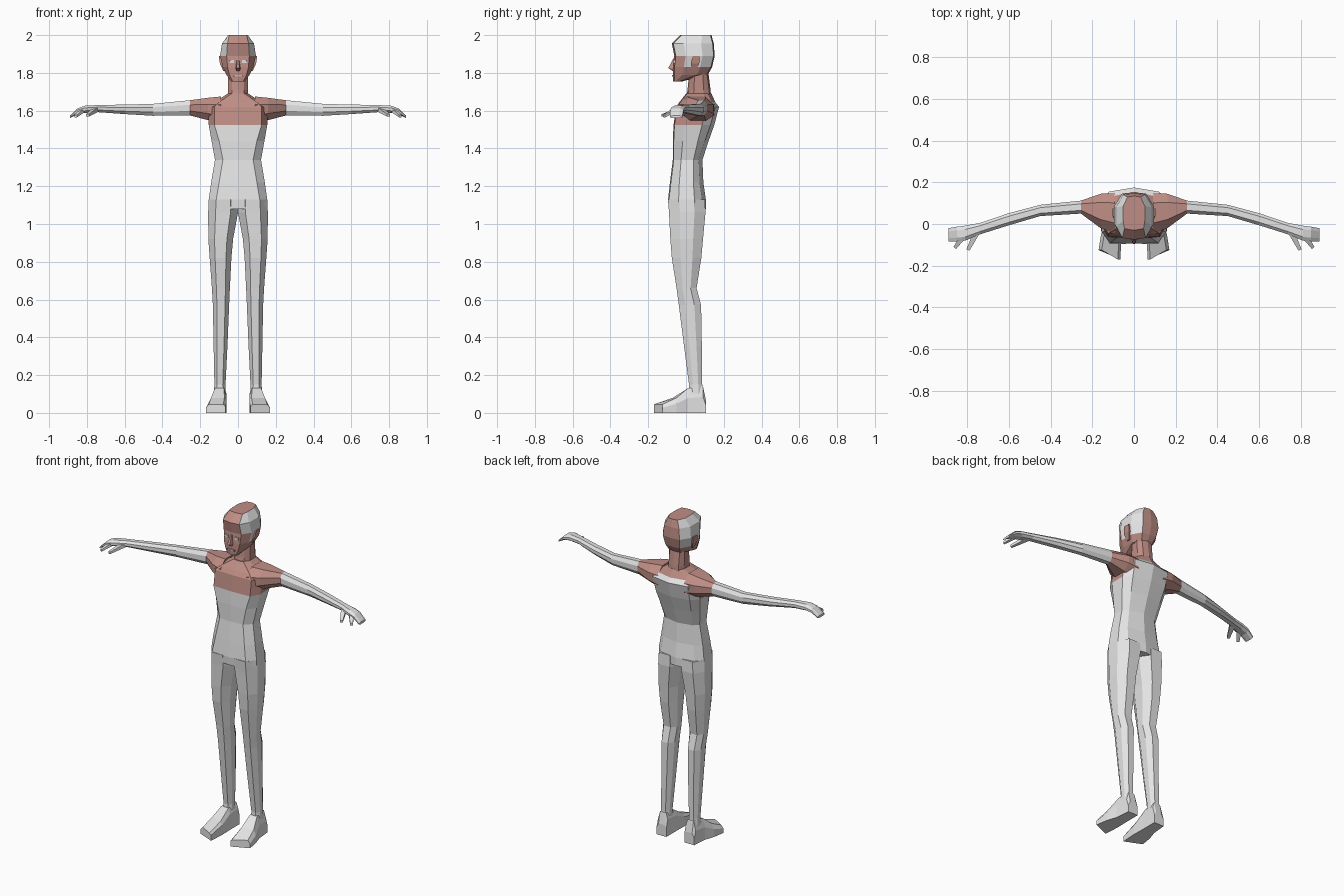
import bpy
import bmesh
from mathutils import Vector

cube = bpy.data.objects.get("Cube")
if cube:
    bpy.data.objects.remove(cube)


def material(name, rgb):
    m = bpy.data.materials.new(name)
    m.use_nodes = True
    colour = (*rgb, 1)
    m.diffuse_color = colour
    m.node_tree.nodes["Principled BSDF"].inputs["Base Color"].default_value = colour
    return m


GREY = material("pale grey", (0.78, 0.78, 0.78))
SKIN = material("dusty red brown", (0.52, 0.27, 0.235))
WHITE = material("eye white", (0.8, 0.74, 0.74))
LIP = material("pale lip", (0.6, 0.45, 0.42))


def loft(name, rings, mats, rule=None, mirror=False):
    """Skin closed rings of points; rule(ring, column) gives the material slot."""
    bm = bmesh.new()
    vs = [[bm.verts.new(p) for p in ring] for ring in rings]
    n = len(rings[0])
    for r in range(len(vs) - 1):
        for k in range(n):
            j = (k + 1) % n
            f = bm.faces.new((vs[r][k], vs[r][j], vs[r + 1][j], vs[r + 1][k]))
            f.material_index = rule(r, min(k, n - 1 - k)) if rule else 0
    bm.faces.new(vs[0][::-1]).material_index = rule(0, 0) if rule else 0
    bm.faces.new(vs[-1]).material_index = rule(len(vs) - 2, 0) if rule else 0
    bmesh.ops.recalc_face_normals(bm, faces=bm.faces[:])
    mesh = bpy.data.meshes.new(name)
    bm.to_mesh(mesh)
    bm.free()
    for m in mats:
        mesh.materials.append(m)
    ob = bpy.data.objects.new(name, mesh)
    bpy.context.collection.objects.link(ob)
    if mirror:
        ob.modifiers.new("Mirror", "MIRROR")
    return ob


def body_ring(z, xf, xs, yf, yb, back=0.75, front_step=0.005, back_step=0.02):
    """Ten-point symmetric section: columns run front, corner, side, corner, back."""
    d = yb - yf
    xb = xs * back
    half = [(0, yf), (xf, yf + front_step), (xs, yf + 0.28 * d),
            (xs, yf + 0.7 * d), (xb, yb - back_step), (0, yb)]
    pts = half + [(-x, y) for x, y in half[-2:0:-1]]
    return [(x, y, z) for x, y in pts]


def octagon(a0, a1, b0, b1, ca=0.25, cb=0.3):
    """Rectangle with chamfered corners."""
    u, v = (a1 - a0) * ca, (b1 - b0) * cb
    return [(a0 + u, b0), (a1 - u, b0), (a1, b0 + v), (a1, b1 - v),
            (a1 - u, b1), (a0 + u, b1), (a0, b1 - v), (a0, b0 + v)]


def box(name, x0, x1, y0, y1, z0, z1, mat, mirror=False):
    rings = [[(x0, y0, z), (x1, y0, z), (x1, y1, z), (x0, y1, z)] for z in (z0, z1)]
    return loft(name, rings, [mat], mirror=mirror)


# Torso: coloured yoke over the chest, plain back
torso = [
    (1.08, 0.12, 0.155, -0.092, 0.105),
    (1.13, 0.115, 0.155, -0.095, 0.105),
    (1.22, 0.1, 0.142, -0.085, 0.092),
    (1.34, 0.08, 0.122, -0.07, 0.087),
    (1.44, 0.1, 0.14, -0.07, 0.12),
    (1.525, 0.125, 0.155, -0.066, 0.15),
    (1.62, 0.125, 0.16, -0.052, 0.175),
    (1.645, 0.1, 0.125, -0.035, 0.155),
    (1.69, 0.035, 0.055, 0.0, 0.135),
]
loft("torso", [body_ring(*t) for t in torso], [GREY, SKIN],
     lambda r, c: int(r >= 7 or (r >= 5 and c < 3)))

# Neck
loft("neck", [body_ring(z, 0.032, 0.053, y0, y1, 0.65, 0.008, 0.008)
              for z, y0, y1 in [(1.64, -0.005, 0.135), (1.71, 0.008, 0.13), (1.83, 0.02, 0.115)]],
     [SKIN])

# Head: pale patches on the upper sides, coloured strip from face over the crown
head = [
    (1.755, 0.028, 0.036, -0.07, -0.02),
    (1.79, 0.045, 0.062, -0.07, 0.115),
    (1.83, 0.055, 0.081, -0.069, 0.138),
    (1.89, 0.06, 0.095, -0.062, 0.152),
    (1.955, 0.056, 0.085, -0.075, 0.147),
    (2.0, 0.046, 0.052, -0.03, 0.135),
]
loft("head", [body_ring(*h, 0.6, 0.008, 0.006) for h in head], [SKIN, GREY],
     lambda r, c: int((r >= 2 and c in (2, 3)) or (r >= 3 and c == 1)))

# Face details
nose = [(1.875, 0.008, -0.068), (1.825, 0.016, -0.094), (1.81, 0.014, -0.072)]
loft("nose", [[(-w, -0.05, z), (-w * 0.5, y, z), (w * 0.5, y, z), (w, -0.05, z)]
              for z, w, y in nose], [SKIN])
box("eye", 0.022, 0.048, -0.067, -0.058, 1.853, 1.868, WHITE, True)
box("mouth", -0.025, 0.025, -0.074, -0.065, 1.78, 1.79, LIP)
loft("ear", [[(0.06, y0, z), (x, y0, z), (x, y1, z), (0.06, y1, z)]
             for z, x, y0, y1 in [(1.81, 0.078, 0.03, 0.05), (1.85, 0.096, 0.025, 0.07),
                                  (1.89, 0.102, 0.035, 0.075)]], [SKIN], mirror=True)

# Arms, coloured down to the sleeve line, ending in a flat palm
arm = [
    (0.09, -0.045, 0.15, 1.53, 1.675),
    (0.16, -0.02, 0.145, 1.55, 1.668),
    (0.255, 0.05, 0.112, 1.575, 1.655),
    (0.45, 0.038, 0.092, 1.573, 1.636),
    (0.6, -0.006, 0.052, 1.582, 1.632),
    (0.74, -0.05, 0.005, 1.592, 1.63),
    (0.81, -0.08, -0.008, 1.588, 1.626),
    (0.85, -0.083, -0.013, 1.582, 1.612),
    (0.89, -0.085, -0.02, 1.56, 1.574),
]
loft("arm", [[(x, y, z) for y, z in octagon(*s)] for x, *s in arm],
     [GREY, SKIN], lambda r, c: int(r < 2), mirror=True)


def finger(name, start, end, r0, r1):
    p, q = Vector(start), Vector(end)
    side = (q - p).cross(Vector((0, 0, 1))).normalized()
    up = Vector((0, 0, 0.8))
    rings = [[c + side * r + up * r, c - side * r + up * r,
              c - side * r - up * r, c + side * r - up * r] for c, r in ((p, r0), (q, r1))]
    loft(name, rings, [GREY], mirror=True)


finger("thumb", (0.75, -0.03, 1.608), (0.797, -0.125, 1.575), 0.016, 0.008)
finger("forefinger", (0.82, -0.06, 1.605), (0.86, -0.115, 1.57), 0.014, 0.008)

# Legs
leg = [
    (1.13, 0.0, 0.155, -0.095, 0.1),
    (1.06, 0.0, 0.158, -0.09, 0.103),
    (0.92, 0.026, 0.157, -0.083, 0.09),
    (0.82, 0.035, 0.15, -0.075, 0.081),
    (0.66, 0.043, 0.138, -0.05, 0.056),
    (0.57, 0.047, 0.133, -0.038, 0.08),
    (0.35, 0.056, 0.129, -0.01, 0.084),
    (0.15, 0.066, 0.125, 0.016, 0.086),
    (0.06, 0.064, 0.13, 0.01, 0.095),
]
loft("leg", [[(x, y, z) for x, y in octagon(*s)] for z, *s in leg], [GREY], mirror=True)

# Feet, splayed slightly outward towards the toes
foot = [
    (0.105, 0.105, 0.062, 0.13, 0.07),
    (0.09, 0.09, 0.062, 0.13, 0.14),
    (0.01, 0.01, 0.062, 0.138, 0.13),
    (-0.07, -0.05, 0.06, 0.158, 0.08),
    (-0.17, -0.125, 0.066, 0.17, 0.045),
]
loft("foot", [[(xi, yi, 0), (xo, yo, 0), (xo, yo, zt * 0.6),
               (xo - 0.015, yo, zt), (xi + 0.012, yi, zt), (xi, yi, zt * 0.75)]
              for yi, yo, xi, xo, zt in foot], [GREY], mirror=True)
